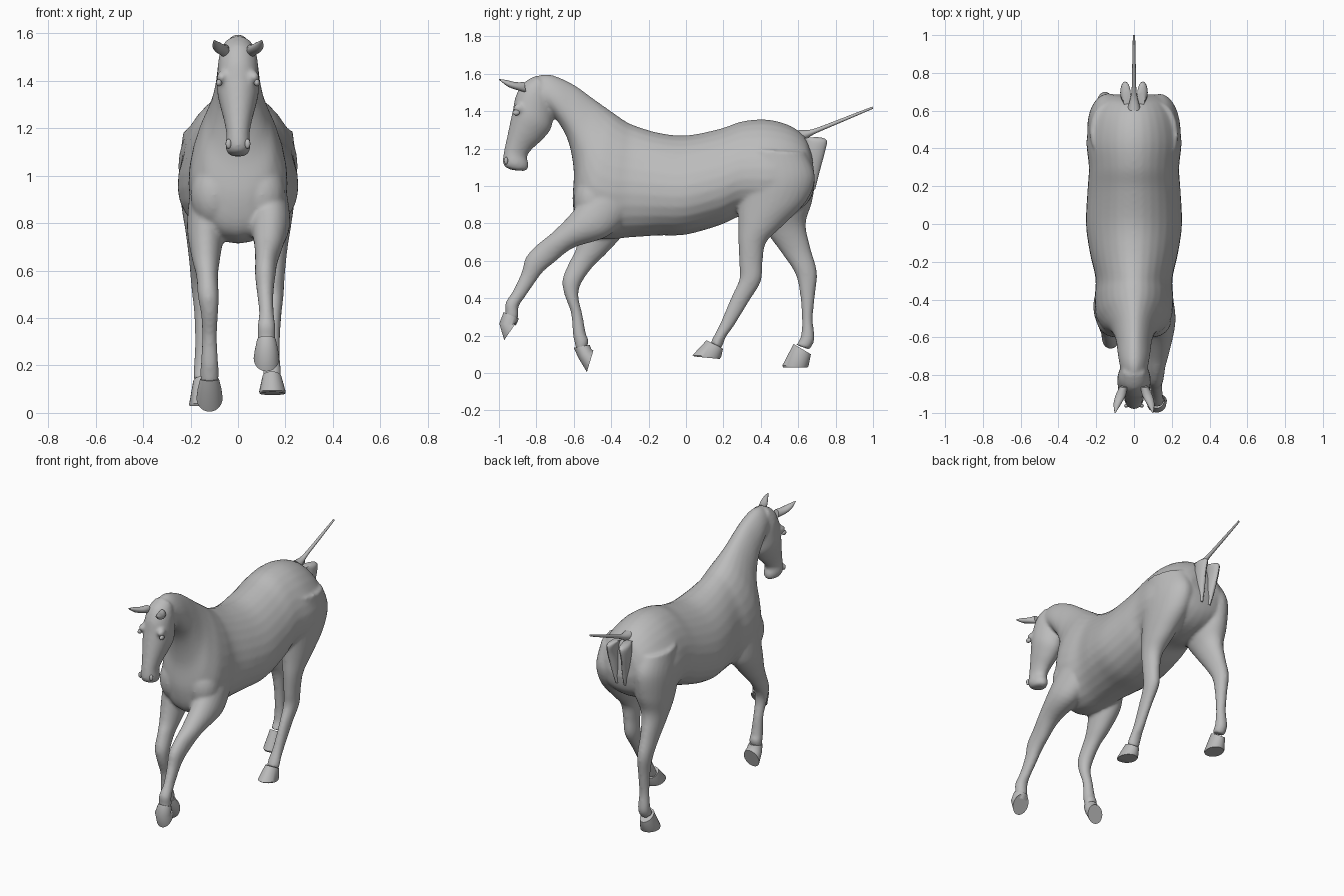
import bpy, bmesh, math
from mathutils import Vector

grey = bpy.data.materials.new("coat grey")
grey.diffuse_color = (0.5, 0.5, 0.5, 1)


def spline(rows, steps):
    """Catmull-Rom interpolation through station rows."""
    out = []
    for i in range(len(rows) - 1):
        p = [rows[max(i - 1, 0)], rows[i], rows[i + 1], rows[min(i + 2, len(rows) - 1)]]
        for s in range(steps):
            t = s / steps
            out.append([0.5 * (2 * b + (c - a) * t + (2 * a - 5 * b + 4 * c - d) * t * t
                        + (3 * b - a - 3 * c + d) * t ** 3) for a, b, c, d in zip(*p)])
    return out + [list(rows[-1])]


def finish(ob, angle=40):
    ob.data.materials.clear()
    ob.data.materials.append(grey)
    bpy.ops.object.select_all(action='DESELECT')
    ob.select_set(True)
    bpy.context.view_layer.objects.active = ob
    bpy.ops.object.shade_smooth_by_angle(angle=math.radians(angle))
    return ob


def loft(name, rows, steps=5, n=28, egg=0.0, side=1):
    """Rows: front/top point (y, z), rear/bottom point (y, z), centre x, half width."""
    bm = bmesh.new()
    rings = []
    for y1, z1, y2, z2, x, w in (spline(rows, steps) if steps > 1 else rows):
        ring = []
        for k in range(n):
            a = 2 * math.pi * k / n
            c = (1 + math.cos(a)) / 2
            wx = w * math.sin(a) * (1 - egg * math.cos(a))
            ring.append(bm.verts.new((side * (x + wx), y2 + (y1 - y2) * c, z2 + (z1 - z2) * c)))
        rings.append(ring)
    for r, q in zip(rings, rings[1:]):
        for k in range(n):
            bm.faces.new((r[k], r[(k + 1) % n], q[(k + 1) % n], q[k]))
    bm.faces.new(rings[0])
    bm.faces.new(rings[-1])
    bmesh.ops.recalc_face_normals(bm, faces=bm.faces)
    me = bpy.data.meshes.new(name)
    bm.to_mesh(me)
    bm.free()
    ob = bpy.data.objects.new(name, me)
    bpy.context.collection.objects.link(ob)
    return finish(ob)


def ball(name, loc, scale, rot=(0, 0, 0)):
    bpy.ops.mesh.primitive_uv_sphere_add(segments=24, ring_count=14, radius=1, location=loc, rotation=rot)
    ob = bpy.context.object
    ob.name = name
    ob.scale = scale
    return finish(ob)


# Trunk, rump to withers, running on into the neck
skin = [loft("body", [
    (.67, 1.19, .69, 1.03, 0, .11), (.635, 1.265, .665, .93, 0, .175),
    (.55, 1.325, .58, .86, 0, .225), (.43, 1.355, .44, .83, 0, .247),
    (.30, 1.345, .30, .84, 0, .235), (.18, 1.305, .18, .79, 0, .242),
    (0, 1.27, 0, .74, 0, .25), (-.15, 1.285, -.15, .735, 0, .23),
    (-.28, 1.325, -.30, .725, 0, .2), (-.33, 1.35, -.45, .715, 0, .205),
    (-.38, 1.385, -.565, .76, 0, .195), (-.43, 1.42, -.605, .90, 0, .16),
    (-.50, 1.47, -.60, 1.08, 0, .12), (-.59, 1.535, -.63, 1.24, 0, .095),
    (-.68, 1.58, -.69, 1.35, 0, .085), (-.75, 1.597, -.74, 1.40, 0, .075),
    (-.82, 1.58, -.78, 1.42, 0, .065)], egg=.2)]

# Head, poll to muzzle
skin.append(loft("head", [
    (-.80, 1.59, -.74, 1.50, 0, .06), (-.87, 1.55, -.715, 1.43, 0, .08),
    (-.91, 1.48, -.712, 1.36, 0, .087), (-.925, 1.41, -.725, 1.30, 0, .088),
    (-.94, 1.34, -.77, 1.245, 0, .075), (-.957, 1.26, -.825, 1.195, 0, .058),
    (-.972, 1.19, -.85, 1.155, 0, .049), (-.98, 1.13, -.84, 1.115, 0, .052),
    (-.965, 1.10, -.85, 1.085, 0, .042), (-.93, 1.085, -.87, 1.08, 0, .02)], egg=-.1))

# Front legs: leading raised leg and trailing folded leg
skin.append(loft("leading_front_leg", [
    (-.50, 1.02, -.30, .84, .12, .085), (-.60, .87, -.42, .73, .135, .085),
    (-.71, .755, -.60, .67, .13, .062), (-.79, .69, -.70, .595, .12, .048),
    (-.855, .62, -.765, .54, .115, .043), (-.88, .535, -.81, .48, .115, .035),
    (-.925, .44, -.865, .40, .12, .031), (-.965, .375, -.895, .355, .12, .038),
    (-.965, .325, -.895, .305, .12, .038), (-.97, .30, -.905, .28, .12, .036)]))
skin.append(loft("trailing_front_leg", [
    (-.54, .98, -.28, .86, -.12, .085), (-.56, .79, -.32, .76, -.135, .08),
    (-.59, .66, -.42, .645, -.135, .06), (-.625, .59, -.50, .565, -.13, .046),
    (-.66, .50, -.56, .48, -.125, .044), (-.65, .42, -.575, .41, -.12, .036),
    (-.615, .32, -.553, .31, -.12, .031), (-.605, .21, -.535, .21, -.12, .037),
    (-.595, .16, -.52, .175, -.12, .04), (-.585, .12, -.53, .135, -.12, .037)]))

# Hind legs: forward leg and rear leg
skin.append(loft("forward_hind_leg", [
    (.30, 1.20, .64, 1.18, .13, .10), (.275, 1.03, .69, 1.05, .135, .112),
    (.275, .90, .645, .92, .14, .10), (.28, .80, .52, .79, .15, .075),
    (.28, .70, .43, .70, .155, .055), (.285, .58, .41, .60, .153, .045),
    (.285, .50, .40, .49, .15, .042), (.24, .40, .335, .38, .148, .033),
    (.185, .27, .255, .25, .145, .031), (.145, .19, .215, .195, .143, .038),
    (.13, .16, .19, .13, .143, .038)]))
skin.append(loft("rear_hind_leg", [
    (.33, 1.20, .64, 1.18, -.13, .10), (.32, 1.02, .69, 1.07, -.135, .112),
    (.37, .85, .675, .92, -.14, .10), (.44, .74, .64, .80, -.15, .072),
    (.52, .63, .665, .67, -.155, .052), (.585, .53, .70, .54, -.153, .044),
    (.61, .42, .69, .42, -.15, .035), (.62, .29, .678, .29, -.15, .031),
    (.615, .20, .687, .18, -.15, .037), (.59, .15, .66, .125, -.15, .038)]))

# Chest and flank muscles and brow ridges
for s in (-1, 1):
    skin.append(ball("chest_muscle", (s * .1, -.50, .92), (.1, .10, .14)))
    skin.append(ball("brow", (s * .068, -.895, 1.415), (.023, .03, .026)))

# Fuse all skin parts into one smooth coat
bpy.ops.object.select_all(action='DESELECT')
for ob in skin:
    ob.select_set(True)
bpy.context.view_layer.objects.active = skin[0]
bpy.ops.object.join()
coat = bpy.context.object
coat.name = "body"
mod = coat.modifiers.new("fuse", 'REMESH')
mod.mode = 'VOXEL'
mod.voxel_size = .01
mod = coat.modifiers.new("soften", 'SMOOTH')
mod.factor = .5
mod.iterations = 6
for m in [m.name for m in coat.modifiers]:
    bpy.ops.object.modifier_apply(modifier=m)
finish(coat, 60)

# Hooves: coronet to flat sole
loft("leading_front_hoof", [(-.975, .325, -.893, .29, .12, .04), (-.998, .265, -.91, .255, .12, .05),
     (-.972, .175, -.898, .285, .12, .054)], 1)
loft("trailing_front_hoof", [(-.60, .135, -.515, .15, -.12, .04), (-.575, .08, -.505, .125, -.12, .05),
     (-.53, .005, -.495, .12, -.12, .055)], 1)
loft("forward_hind_hoof", [(.11, .175, .198, .13, .143, .04), (.035, .095, .188, .085, .145, .056),
     (.045, .088, .18, .075, .145, .054)], 1)
loft("rear_hind_hoof", [(.575, .155, .668, .10, -.15, .04), (.515, .04, .655, .035, -.15, .056),
     (.52, .03, .65, .03, -.15, .054)], 1)

# Ears, eyes, nostrils and dock folds on both sides
for s in (-1, 1):
    loft("ear", [(-.865, 1.555, -.855, 1.50, .055, .02), (-.91, 1.555, -.90, 1.512, .07, .027),
         (-.955, 1.565, -.95, 1.53, .088, .02), (-1, 1.572, -.998, 1.566, .1, .003)], 4, 16, side=s)
    ball("eye", (s * .08, -.908, 1.392), (.012, .019, .015))
    ball("nostril", (s * .04, -.962, 1.135), (.012, .01, .02))
    loft("dock_fold", [(.70, 1.262, .62, 1.255, .035, .022), (.752, 1.245, .64, 1.235, .045, .026),
         (.742, 1.18, .64, 1.18, .048, .024), (.718, 1.09, .64, 1.09, .04, .022),
         (.69, .98, .64, .98, .03, .012)], 4, 16, side=s)

# Tail: flared root and thin straight rod
loft("tail", [(.60, 1.30, .62, 1.235, 0, .035), (.66, 1.30, .67, 1.268, 0, .02),
     (.72, 1.318, .725, 1.295, 0, .012), (.86, 1.372, .864, 1.354, 0, .009),
     (.998, 1.425, 1.0, 1.413, 0, .006)], 4, 16)
